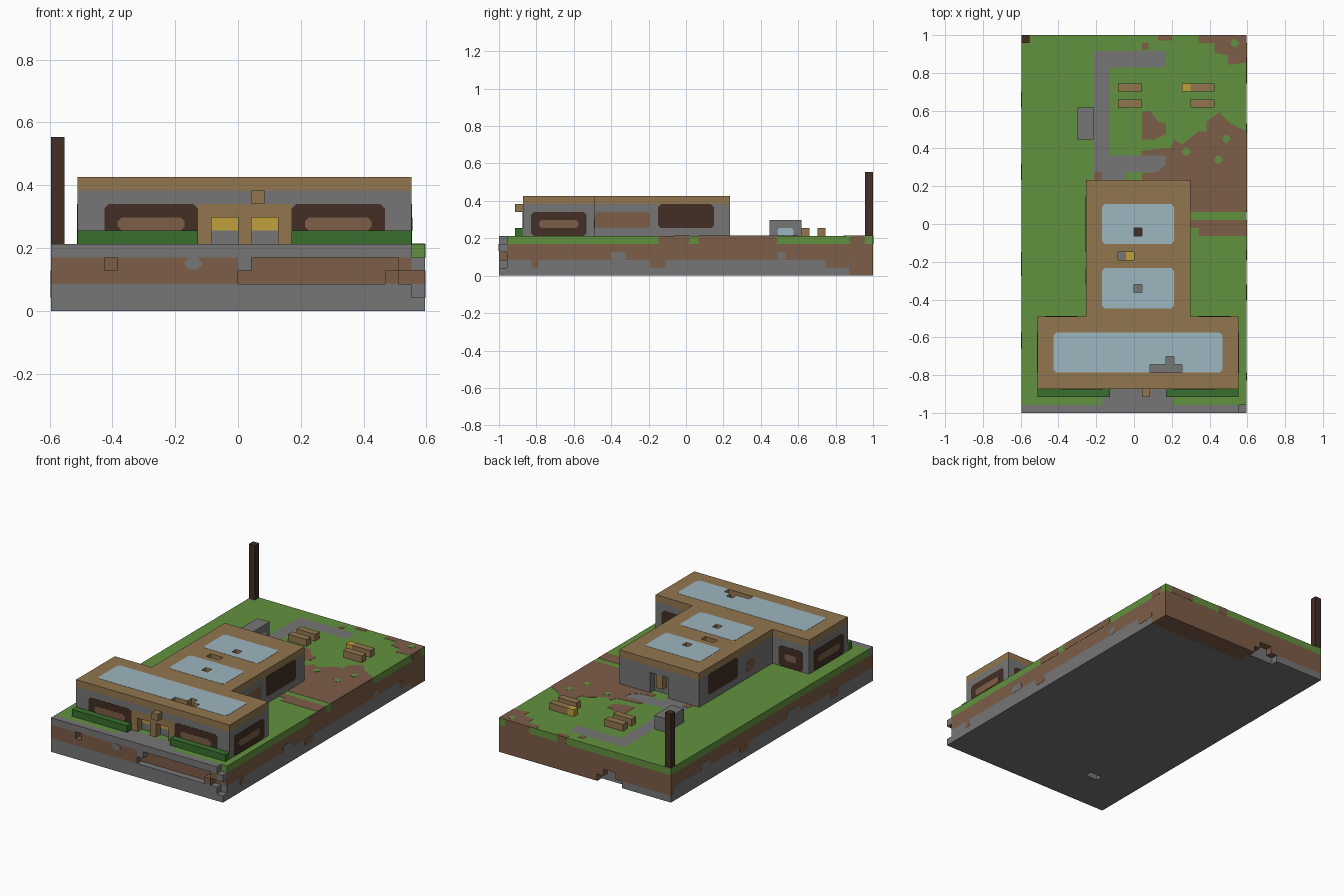
import bpy, bmesh
from mathutils import Vector

cube = bpy.data.objects.get("Cube")
if cube:
    bpy.data.objects.remove(cube)

V = 2 / 47                       # size of one block
NX, NY, NZ = 28, 47, 13          # size of the model in blocks


def srgb(r, g, b):
    return [((c / 255 + 0.055) / 1.055) ** 2.4 for c in (r, g, b)] + [1]


COLOURS = dict(
    grass=srgb(98, 145, 63), hedge=srgb(56, 110, 46), soil=srgb(125, 93, 72),
    stone=srgb(118, 118, 118), timber=srgb(146, 118, 78), dark=srgb(66, 46, 37),
    glass=srgb(158, 182, 191), yellow=srgb(192, 160, 60))
NAMES = list(COLOURS)
MATS = []
for name, colour in COLOURS.items():
    m = bpy.data.materials.new(name + "_colour")
    m.use_nodes = True
    m.diffuse_color = colour
    bsdf = m.node_tree.nodes["Principled BSDF"]
    bsdf.inputs["Base Color"].default_value = colour
    bsdf.inputs["Roughness"].default_value = 0.9
    MATS.append(m)


def world(p):
    return Vector(((p[0] - NX / 2) * V, (p[1] - NY / 2) * V, p[2] * V))


def finish(name, bm):
    mesh = bpy.data.meshes.new(name)
    bm.to_mesh(mesh)
    bm.free()
    for m in MATS:
        mesh.materials.append(m)
    ob = bpy.data.objects.new(name, mesh)
    bpy.context.collection.objects.link(ob)
    return ob


def solid(name, *fills):
    """Fill boxes of blocks in order (None carves), keep only the outer skin."""
    cells = {}
    for mat, i0, i1, j0, j1, k0, k1 in fills:
        for i in range(i0, i1):
            for j in range(j0, j1):
                for k in range(k0, k1):
                    if mat:
                        cells[i, j, k] = NAMES.index(mat)
                    else:
                        cells.pop((i, j, k), None)
    bm = bmesh.new()
    verts = {}
    for cell, mat in cells.items():
        for axis in range(3):
            u, w = (axis + 1) % 3, (axis + 2) % 3
            for side in (0, 1):
                other = list(cell)
                other[axis] += 2 * side - 1
                if tuple(other) in cells:
                    continue
                loop = []
                for a, b in ((0, 0), (1, 0), (1, 1), (0, 1)):
                    p = list(cell)
                    p[axis] += side
                    p[u] += a
                    p[w] += b
                    p = tuple(p)
                    if p not in verts:
                        verts[p] = bm.verts.new(world(p))
                    loop.append(verts[p])
                face = bm.faces.new(loop if side else loop[::-1])
                face.material_index = mat
    bmesh.ops.dissolve_limit(bm, angle_limit=0.01, verts=bm.verts[:],
                             edges=bm.edges[:], delimit={'MATERIAL'})
    return finish(name, bm)


def plate(name, mat, axis, level, pts, t=0.03):
    """Thin painted plate lying on the plane axis = level."""
    bm = bmesh.new()

    def ring(h):
        out = []
        for a, b in pts:
            p = [a, b]
            p.insert("xyz".index(axis), h)
            out.append(bm.verts.new(world(p)))
        return out
    low, high = ring(level - t), ring(level + t)
    bm.faces.new(low)
    bm.faces.new(high)
    for n in range(len(pts)):
        m = (n + 1) % len(pts)
        bm.faces.new((low[n], low[m], high[m], high[n]))
    bmesh.ops.recalc_face_normals(bm, faces=bm.faces[:])
    for f in bm.faces:
        f.material_index = NAMES.index(mat)
    return finish(name, bm)


def panel(name, mat, axis, level, a0, a1, b0, b1, c=0.35, t=0.03):
    return plate(name, mat, axis, level, [
        (a0 + c, b0), (a1 - c, b0), (a1, b0 + c), (a1, b1 - c),
        (a1 - c, b1), (a0 + c, b1), (a0, b1 - c), (a0, b0 + c)], t)


def window(name, axis, level, a0, a1):
    panel(name + "_frame", "dark", axis, level, a0, a1, 5, 8)
    panel(name + "_pane", "soil", axis, level, a0 + 1, a1 - 1, 6, 7, 0.3, 0.06)


# Ground slab: stone, soil and grass layers, paths, uneven strata, front kerb
solid("ground",
      ("stone", 0, NX, 0, NY, 0, 2), ("soil", 0, NX, 0, NY, 2, 4),
      ("grass", 0, NX, 1, NY, 4, 5), ("stone", 0, NX, 0, 1, 4, 5),
      # front kerb channel and gaps
      (None, 15, 26, 0, 1, 2, 4), (None, 14, 15, 0, 1, 2, 3),
      (None, 26, 27, 0, 1, 2, 3), ("soil", 25, 26, 0, 1, 2, 3),
      ("stone", 14, 15, 0, 1, 3, 4), (None, 4, 5, 0, 1, 3, 4),
      (None, 27, 28, 0, 1, 1, 5), ("stone", 27, 28, 0, 1, 3, 4),
      # paths
      ("stone", 10, 19, 1, 3, 4, 5), ("stone", 9, 11, 30, 45, 4, 5),
      ("stone", 9, 18, 43, 45, 4, 5), ("stone", 9, 18, 30, 32, 4, 5),
      ("stone", 10, 13, 29, 30, 4, 5),
      # back face
      ("soil", 12, 28, 44, 47, 0, 2), ("soil", 0, 12, 46, 47, 1, 2),
      (None, 8, 12, 46, 47, 0, 1), (None, 9, 11, 46, 47, 1, 2),
      (None, 6, 8, 6, 7, 0, 1))

# Strata patches on the long sides: colour, side, start, end, bottom, top
for n, (mat, right, j0, j1, k0, k1) in enumerate((
        ("soil", 1, 4, 5, 1, 2), ("stone", 1, 14, 16, 2, 3),
        ("soil", 1, 19, 21, 1, 2), ("stone", 1, 35, 36, 2, 3),
        ("soil", 1, 41, 44, 1, 2), ("soil", 1, 20, 24, 4, 5),
        ("soil", 1, 25, 35, 4, 5), ("soil", 1, 44, 46, 4, 5),
        ("soil", 0, 8, 10, 1, 2), ("stone", 0, 17, 20, 2, 3),
        ("soil", 0, 29, 31, 1, 2), ("stone", 0, 38, 40, 2, 3))):
    panel(f"side_patch_{n}", mat, "x", NX * right, j0, j1, k0, k1, 0.25)
panel("front_patch", "stone", "y", 0, 10, 11.3, 3.1, 4)
for n, (a, b) in enumerate(((23, 27), (17, 18.5))):
    panel(f"back_patch_{n}", "soil", "y", NY, a, b, 4, 5, 0.2)

# Bare soil on the lawn
for n, pts in enumerate((
        [(15, 29), (15, 29.8), (17, 30), (18, 31), (18, 32), (15, 32), (15, 32.6),
         (18.6, 33), (19, 34), (20, 33.4), (22, 35), (23, 35), (23, 36.2), (24.6, 37.4),
         (26, 36), (28, 35), (28, 25), (21, 25), (21, 29)],
        [(15, 34), (15, 37.4), (16, 37.6), (17, 36.2), (18, 36), (18, 34.7), (16.5, 34)],
        [(21, 24), (28, 24), (28, 22), (22, 22), (22, 23), (21, 23)],
        [(22, 47), (28, 47), (28, 43.6), (25.7, 43.3), (25.7, 44.5), (24, 44.8),
         (24, 46), (22, 46)],
        [(17, 47), (18.7, 47), (18.7, 46.3), (17, 46.3)],
        [(15, 45.2), (15.8, 45.2), (15.8, 46), (15, 46)],
        [(9, 29), (10, 29), (10, 30), (9, 30)])):
    plate(f"bare_soil_{n}", "soil", "z", 5, pts)
for n, (a, b) in enumerate(((25, 33.6), (20, 32), (24, 31), (26, 45.5))):
    panel(f"grass_tuft_{n}", "grass", "z", 5, a, a + 1, b, b + 1, 0.35, 0.06)

# Building: T-shaped stone walls, timber roof with openings, entrance recesses
solid("building",
      ("stone", 2, 27, 3, 12, 5, 9), ("stone", 8, 21, 12, 29, 5, 9),
      ("timber", 2, 27, 3, 12, 9, 10), ("timber", 8, 21, 12, 29, 9, 10),
      ("timber", 11, 18, 3, 4, 5, 8),
      (None, 12, 14, 3, 4, 5, 7), (None, 15, 17, 3, 4, 5, 7),
      ("yellow", 12, 17, 4, 5, 6, 7),
      (None, 13, 16, 28, 29, 5, 8), ("timber", 14, 15, 28, 29, 6, 8),
      ("yellow", 13, 14, 19, 20, 8, 9), ("dark", 14, 15, 22, 23, 8, 9),
      (None, 12, 14, 19, 20, 9, 10), (None, 14, 15, 22, 23, 9, 10),
      (None, 14, 15, 15, 16, 9, 10), (None, 16, 20, 5, 6, 9, 10),
      (None, 18, 19, 6, 7, 9, 10))
solid("entrance_lamp", ("timber", 15, 16, 2, 3, 8, 9))


# Roof glazing, drawn as rounded outlines around the roof openings
def glazing(name, a0, a1, b0, b1, hole):
    c, (h0, h1), (g0, g1) = 0.35, hole[:2], hole[2:]
    plate(name + "_west", "glass", "z", 10, [
        (a0 + c, b0), (h0, b0), (h0, b1), (a0 + c, b1), (a0, b1 - c), (a0, b0 + c)])
    plate(name + "_east", "glass", "z", 10, [
        (h1, b0), (a1 - c, b0), (a1, b0 + c), (a1, b1 - c), (a1 - c, b1), (h1, b1)])
    for part, lo, hi in (("south", b0, g0), ("north", g1, b1)):
        if hi > lo:
            panel(f"{name}_{part}", "glass", "z", 10, h0, h1, lo, hi, 0.0001)


glazing("rear_skylight", 10, 19, 21, 26, (14, 15, 22, 23))
glazing("middle_skylight", 10, 19, 13, 18, (14, 15, 15, 16))
glazing("front_skylight", 4, 25, 5, 10, (16, 20, 5, 7))
for a in (16, 19):
    panel("front_skylight_infill", "glass", "z", 10, a, a + (2 if a < 18 else 1), 6, 7, 0.0001)

# Windows, mirrored on both sides of the front wing
for side, x, front, back in (("left", 27, 18, 22), ("right", 2, 4, 3)):
    window(f"front_window_{side}", "y", 3, front, front + 7)
    window(f"end_window_{side}", "x", x, 4, 11)
    window(f"rear_window_{side}", "y", 12, back, back + 4)
for x in (8, 21):
    panel("hall_window", "dark", "x", x, 20, 27, 6, 9)
panel("long_wall_patch", "soil", "x", 21, 12, 19, 6, 8)
panel("small_wall_patch", "soil", "x", 8, 16, 18, 6, 7.5)

# Hedges, corner post, stone trough
solid("hedge_right", ("hedge", 2, 11, 2, 3, 5, 6))
solid("hedge_left", ("hedge", 18, 27, 2, 3, 5, 6))
solid("corner_post", ("dark", 0, 1, 46, 47, 5, NZ))
solid("stone_block", ("stone", 7, 9, 34, 38, 5, 7))
panel("block_water", "glass", "x", 9, 35, 37, 5, 6, 0.2)

# Garden benches
for x in (12, 21):
    for y in (38, 40):
        solid("bench", ("timber", x, x + 3, y, y + 1, 5, 6))
solid("bench_lantern", ("yellow", 20, 21, 40, 41, 5, 6))
